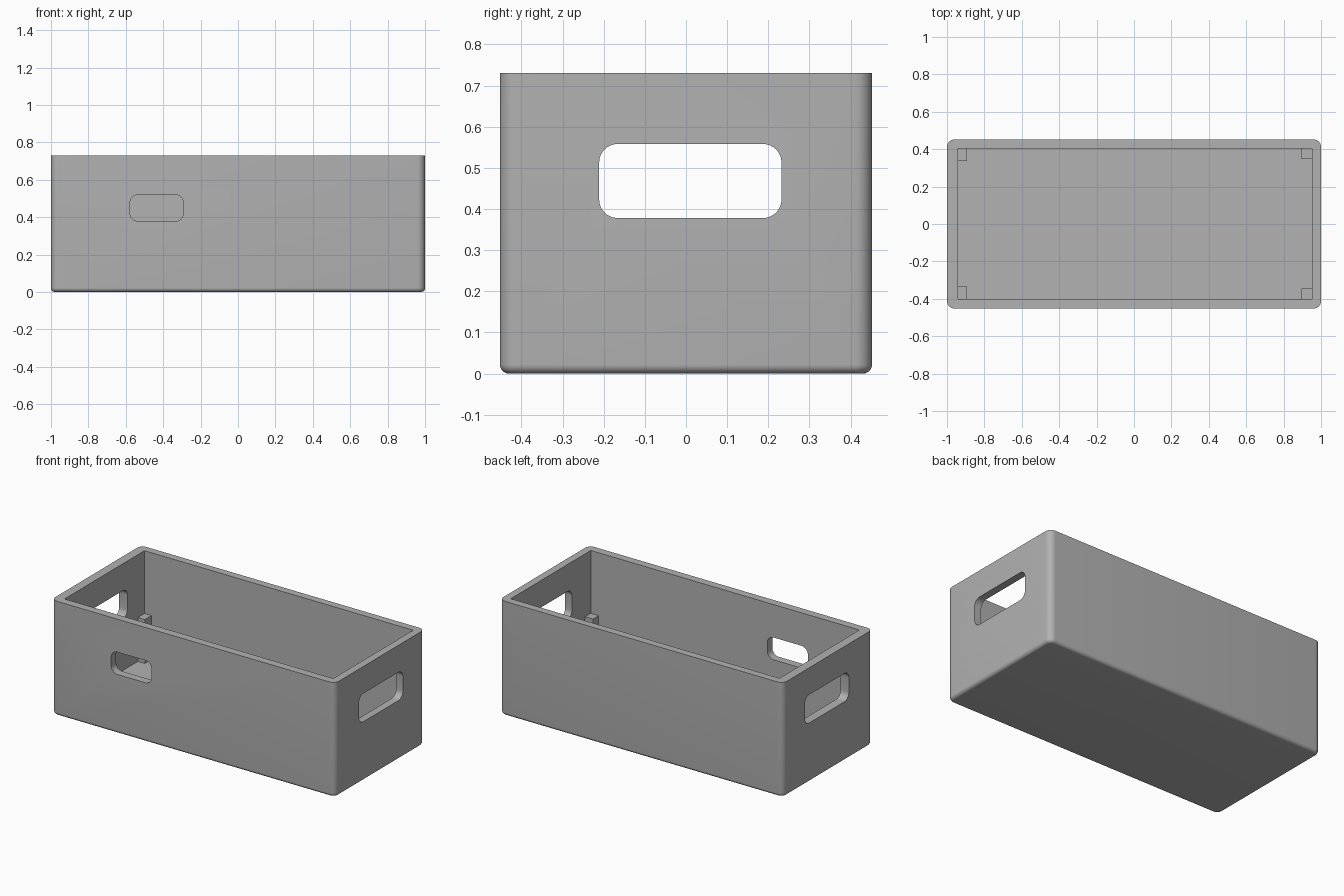
import bpy
import bmesh
import math

default = bpy.data.objects.get("Cube")
if default:
    bpy.data.objects.remove(default, do_unlink=True)

grey = bpy.data.materials.new("mid grey")
grey.use_nodes = True
COLOUR = (0.445, 0.445, 0.445, 1)
grey.diffuse_color = COLOUR
grey.node_tree.nodes["Principled BSDF"].inputs["Base Color"].default_value = COLOUR


def round_edges(bm, radius, rule):
    edges = [e for e in bm.edges if rule(e)]
    bmesh.ops.bevel(bm, geom=edges, offset=radius, segments=8,
                    profile=0.5, affect='EDGES', clamp_overlap=True)


def block(name, low, high, axis=None, radius=0, base_radius=0):
    """Box between two corners; edges along axis, then the base, are rounded."""
    bm = bmesh.new()
    bmesh.ops.create_cube(bm, size=1)
    for v in bm.verts:
        v.co = [low[i] if v.co[i] < 0 else high[i] for i in range(3)]
    if axis is not None:
        def along(e):
            d = (e.verts[1].co - e.verts[0].co).normalized()
            return abs(d[axis]) > 0.99
        round_edges(bm, radius, along)
    if base_radius:
        round_edges(bm, base_radius,
                    lambda e: all(v.co.z < low[2] + 1e-5 for v in e.verts))
    bmesh.ops.recalc_face_normals(bm, faces=bm.faces)
    mesh = bpy.data.meshes.new(name)
    bm.to_mesh(mesh)
    bm.free()
    obj = bpy.data.objects.new(name, mesh)
    bpy.context.collection.objects.link(obj)
    mesh.materials.append(grey)
    return obj


def cut(target, cutter):
    cutter.hide_render = True
    mod = target.modifiers.new("cut", 'BOOLEAN')
    mod.operation = 'DIFFERENCE'
    mod.solver = 'EXACT'
    mod.object = cutter
    bpy.context.view_layer.objects.active = target
    bpy.ops.object.modifier_apply(modifier=mod.name)
    bpy.data.objects.remove(cutter, do_unlink=True)


# Outer shell with rounded uprights and base
crate = block("crate_shell", (-1, -0.452, 0), (1, 0.452, 0.73),
              axis=2, radius=0.04, base_radius=0.022)

# Hollow inside, with crisp corners
X0, X1, Y0, Y1, FLOOR = -0.942, 0.952, -0.401, 0.404, 0.05
cut(crate, block("cavity_cutter", (X0, Y0, FLOOR), (X1, Y1, 1)))

# Grip holes through both ends, and one slot in the front wall
cut(crate, block("grip_cutter", (-1.2, -0.211, 0.378), (1.2, 0.232, 0.558),
                 axis=0, radius=0.045))
cut(crate, block("front_slot_cutter", (-0.578, -0.6, 0.378), (-0.292, -0.3, 0.52),
                 axis=1, radius=0.045))

bpy.ops.object.select_all(action='DESELECT')
crate.select_set(True)
bpy.context.view_layer.objects.active = crate
bpy.ops.object.shade_smooth_by_angle(angle=math.radians(30))

# Short posts standing in the inner corners, set slightly into the walls
SINK, TOP = 0.01, 0.33
for side, x0, x1, depth in (("right", X0 - SINK, X0 + 0.049, 0.067),
                            ("left", X1 - 0.056, X1 + SINK, 0.057)):
    block("front_" + side + "_post", (x0, Y0 - SINK, FLOOR - SINK), (x1, Y0 + depth, TOP))
    block("back_" + side + "_post", (x0, Y1 - depth, FLOOR - SINK), (x1, Y1 + SINK, TOP))
